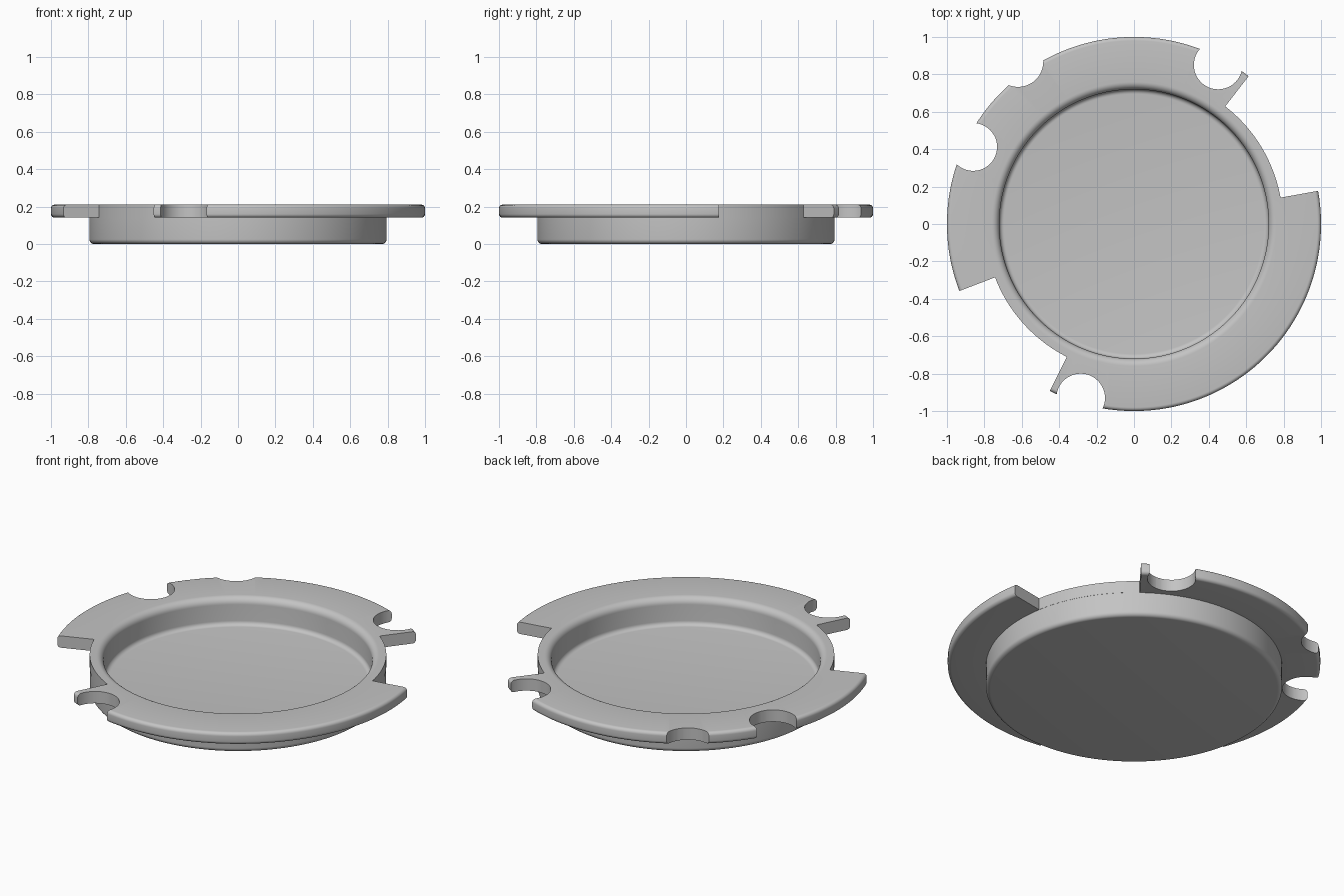
import bpy, bmesh, math
from math import cos, sin, radians

if "Cube" in bpy.data.objects:
    bpy.data.objects.remove(bpy.data.objects["Cube"])

SEGS = 180


def arc(cx, cz, r, a0, a1, n=6):
    """Points (radius, height) along a circular fillet."""
    return [(cx + r * cos(radians(a0 + (a1 - a0) * i / n)),
             cz + r * sin(radians(a0 + (a1 - a0) * i / n))) for i in range(n + 1)]


def make_object(name, bm):
    bmesh.ops.recalc_face_normals(bm, faces=bm.faces)
    mesh = bpy.data.meshes.new(name)
    bm.to_mesh(mesh)
    bm.free()
    ob = bpy.data.objects.new(name, mesh)
    bpy.context.collection.objects.link(ob)
    return ob


def lathe(name, profile):
    """Closed solid of revolution; profile starts and ends on the axis."""
    bm = bmesh.new()
    first = bm.verts.new((0, 0, profile[0][1]))
    last = bm.verts.new((0, 0, profile[-1][1]))
    rings = [[bm.verts.new((r * cos(math.tau * i / SEGS), r * sin(math.tau * i / SEGS), z))
              for i in range(SEGS)] for r, z in profile[1:-1]]
    for i in range(SEGS):
        j = (i + 1) % SEGS
        bm.faces.new((first, rings[0][i], rings[0][j]))
        bm.faces.new((last, rings[-1][j], rings[-1][i]))
        for a, b in zip(rings, rings[1:]):
            bm.faces.new((a[i], b[i], b[j], a[j]))
    return make_object(name, bm)


def prism(name, outline, z0, z1):
    """Vertical prism used as a cutter."""
    bm = bmesh.new()
    low = [bm.verts.new((x, y, z0)) for x, y in outline]
    high = [bm.verts.new((x, y, z1)) for x, y in outline]
    bm.faces.new(low[::-1])
    bm.faces.new(high)
    for i in range(len(low)):
        j = (i + 1) % len(low)
        bm.faces.new((low[i], low[j], high[j], high[i]))
    ob = make_object(name, bm)
    ob.hide_render = True
    return ob


# Shallow dish with a flange around its top
profile = [(0, 0.05)]
profile += arc(0.695, 0.075, 0.025, -90, 0)       # floor fillet
profile += arc(0.76, 0.17, 0.04, 180, 90, 8)      # rounded lip
profile += arc(0.98, 0.19, 0.02, 90, 0)           # flange top edge
profile += arc(0.98, 0.16, 0.02, 0, -90)          # flange bottom edge
profile += [(0.795, 0.14)]
profile += arc(0.77, 0.025, 0.025, 0, -90)        # rounded base edge
profile += [(0, 0)]
cap = lathe("bayonet_cap", profile)

cutters = []

# Two wide gaps in the flange
for a0, a1 in ((10.2, 52.2), (201.0, 243.2)):
    angles = [radians(a0 + (a1 - a0) * i / 42) for i in range(43)]
    outline = [(0.796 * cos(a), 0.796 * sin(a)) for a in angles]
    outline += [(1.2 * cos(a), 1.2 * sin(a)) for a in reversed(angles)]
    cutters.append(prism("gap_cutter", outline, 0.10, 0.30))

# Round notches in the flange edge
for cx, cy, r in ((0.45, 0.85, 0.13), (-0.285, -0.93, 0.13),
                  (-0.86, 0.412, 0.128), (-0.62, 0.868, 0.135)):
    outline = [(cx + r * cos(math.tau * i / 48), cy + r * sin(math.tau * i / 48))
               for i in range(48)]
    cutters.append(prism("notch_cutter", outline, 0.10, 0.30))

bpy.context.view_layer.objects.active = cap
cap.select_set(True)
for cutter in cutters:
    mod = cap.modifiers.new("cut", "BOOLEAN")
    mod.operation = "DIFFERENCE"
    mod.solver = "EXACT"
    mod.object = cutter
    bpy.ops.object.modifier_apply(modifier=mod.name)
    bpy.data.objects.remove(cutter)

# Plain grey finish
grey = bpy.data.materials.new("grey")
grey.diffuse_color = (0.55, 0.55, 0.55, 1)
grey.use_nodes = True
grey.node_tree.nodes["Principled BSDF"].inputs["Base Color"].default_value = grey.diffuse_color
cap.data.materials.clear()
cap.data.materials.append(grey)
for poly in cap.data.polygons:
    poly.material_index = 0
bpy.ops.object.shade_smooth_by_angle(angle=radians(30))
